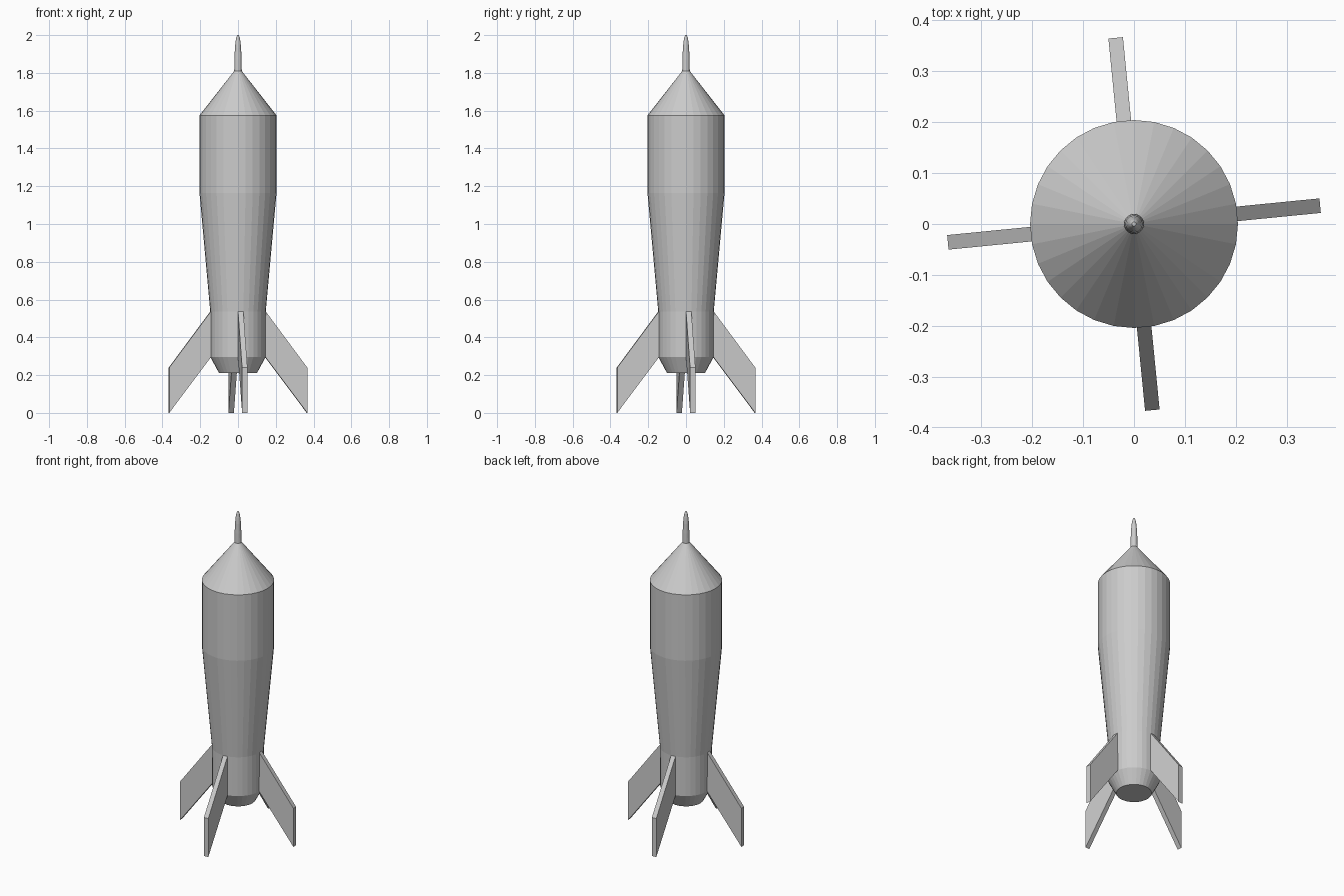
import bpy, bmesh, math
from mathutils import Matrix

if "Cube" in bpy.data.objects:
    bpy.data.objects.remove(bpy.data.objects["Cube"])

SIDES = 32


def finish(name, bm):
    bmesh.ops.recalc_face_normals(bm, faces=bm.faces)
    mesh = bpy.data.meshes.new(name)
    bm.to_mesh(mesh)
    bm.free()
    obj = bpy.data.objects.new(name, mesh)
    bpy.context.collection.objects.link(obj)
    return obj


def lathe(name, profile, cap_bottom=True, cap_top=True):
    """Flat-sided solid of revolution from (radius, z) points."""
    bm = bmesh.new()
    rings = []
    for r, z in profile:
        angles = [2 * math.pi * i / SIDES for i in range(SIDES)]
        rings.append([bm.verts.new((r * math.cos(a), r * math.sin(a), z)) for a in angles])
    for low, high in zip(rings, rings[1:]):
        for i in range(SIDES):
            j = (i + 1) % SIDES
            bm.faces.new((low[i], low[j], high[j], high[i]))
    if cap_bottom:
        bm.faces.new(rings[0])
    if cap_top:
        bm.faces.new(rings[-1])
    return finish(name, bm)


def fin(name, angle):
    """Swept plate the width of one body facet."""
    half = 0.146 * math.sin(math.pi / SIDES)
    outline = [(0.145, 0.295), (0.367, 0.0), (0.367, 0.24), (0.146, 0.537)]
    bm = bmesh.new()
    face = bm.faces.new([bm.verts.new((x, -half, z)) for x, z in outline])
    ext = bmesh.ops.extrude_face_region(bm, geom=[face], use_keep_orig=True)
    moved = [v for v in ext["geom"] if isinstance(v, bmesh.types.BMVert)]
    bmesh.ops.translate(bm, verts=moved, vec=(0, 2 * half, 0))
    bmesh.ops.transform(bm, matrix=Matrix.Rotation(angle, 4, "Z"), verts=bm.verts)
    return finish(name, bm)


# Hull: tapered tail, straight fin section, flaring body, straight upper body
lathe("body", [(0.10, 0.21), (0.146, 0.295), (0.147, 0.537),
               (0.204, 1.165), (0.204, 1.575)], cap_top=False)

# Conical nose
lathe("nose_cone", [(0.204, 1.575), (0.02, 1.81)], cap_bottom=False, cap_top=False)

# Rounded needle at the top
lathe("nose_spike", [(0.02, 1.81), (0.019, 1.87), (0.0165, 1.93),
                     (0.013, 1.965), (0.009, 1.988), (0.004, 2.0)], cap_bottom=False)

# Four fins, each centred on a body facet
for k in range(4):
    fin(f"fin_{k + 1}", math.pi / SIDES + k * math.pi / 2)
